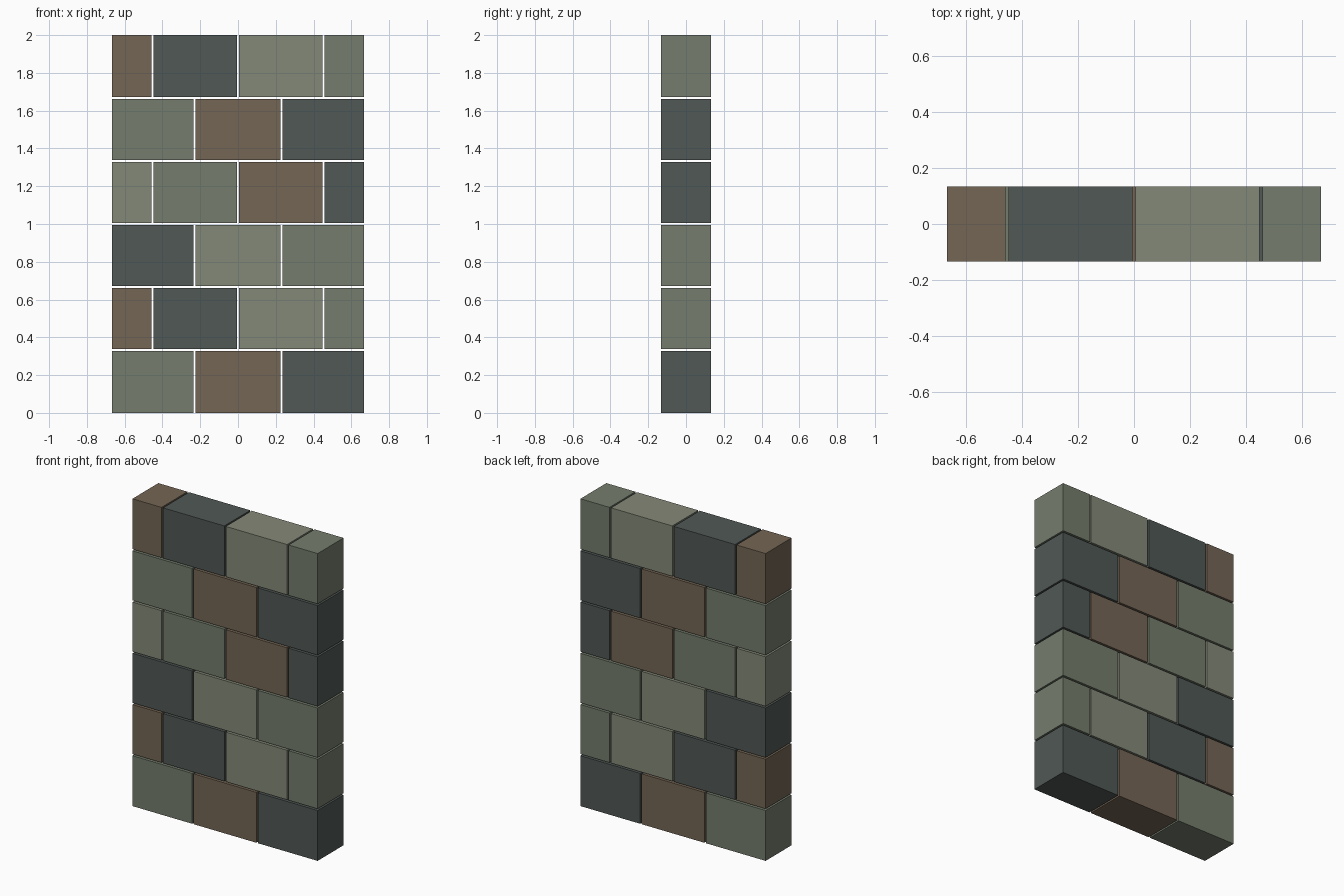
import bpy, bmesh
from mathutils import Matrix

if "Cube" in bpy.data.objects:
    bpy.data.objects.remove(bpy.data.objects["Cube"])

HALF_W, HALF_D, ROWS, GAP = 0.6667, 0.1333, 6, 0.011
PITCH = 2.0 / ROWS


def material(name, rgb):
    lin = [((c / 255 + 0.055) / 1.055) ** 2.4 for c in rgb]
    m = bpy.data.materials.new(name)
    m.diffuse_color = (*lin, 1)
    m.use_nodes = True
    m.node_tree.nodes["Principled BSDF"].inputs["Base Color"].default_value = m.diffuse_color
    return m


# stone colours cycle along each course and shift one step per course
STONES = [material("sage_stone", (117, 125, 109)),
          material("brown_stone", (117, 102, 85)),
          material("slate_stone", (80, 88, 85)),
          material("light_stone", (132, 137, 120))]


def block(name, x0, x1, z0, z1, mat):
    bm = bmesh.new()
    bmesh.ops.create_cube(bm, size=1, matrix=Matrix.LocRotScale(
        None, None, (x1 - x0, 2 * HALF_D, z1 - z0)))
    me = bpy.data.meshes.new(name)
    bm.to_mesh(me)
    bm.free()
    me.materials.append(mat)
    ob = bpy.data.objects.new(name, me)
    ob.location = ((x0 + x1) / 2, 0, (z0 + z1) / 2)
    bpy.context.collection.objects.link(ob)


def spans(joints):
    """Intervals between joints, with half a gap cut off at inner joints."""
    last = len(joints) - 2
    return [(a + (GAP / 2 if i > 0 else 0), b - (GAP / 2 if i < last else 0))
            for i, (a, b) in enumerate(zip(joints, joints[1:]))]


# courses alternate between three and four blocks (running bond)
COURSES = [spans([-HALF_W, -0.231, 0.231, HALF_W]),
           spans([-HALF_W, -0.452, 0, 0.452, HALF_W])]

for r, (z0, z1) in enumerate(spans([i * PITCH for i in range(ROWS + 1)])):
    for i, (x0, x1) in enumerate(COURSES[r % 2]):
        block(f"block_course{r + 1}_{i + 1}", x0, x1, z0, z1,
              STONES[(r + i) % 4])
